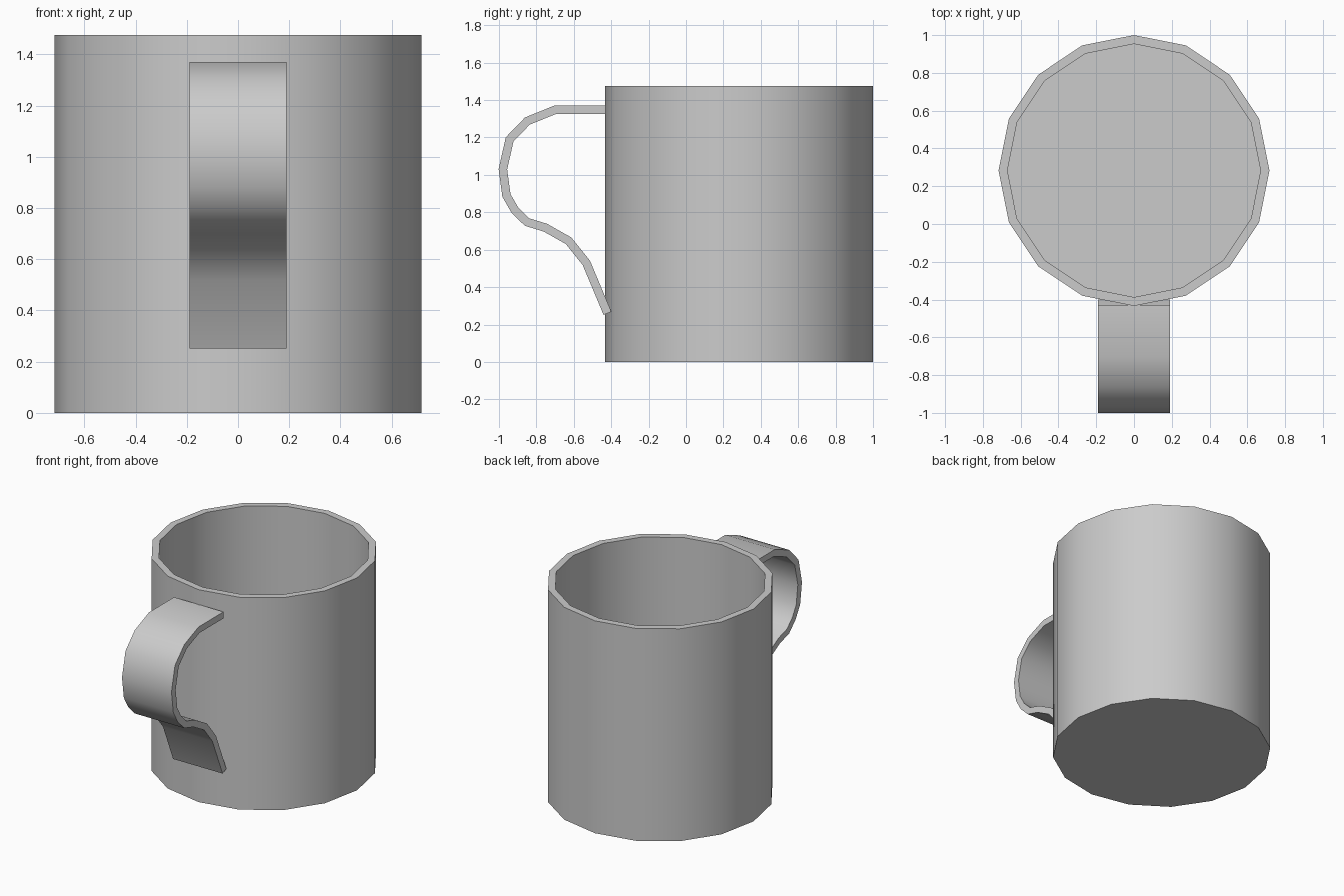
import bpy, bmesh, math
from mathutils import Vector

if "Cube" in bpy.data.objects:
    bpy.data.objects.remove(bpy.data.objects["Cube"], do_unlink=True)

GREY = (0.6, 0.6, 0.6, 1)
mat = bpy.data.materials.new("plain grey")
mat.use_nodes = True
mat.diffuse_color = GREY
mat.node_tree.nodes["Principled BSDF"].inputs["Base Color"].default_value = GREY


def finish(bm, name, angle):
    bmesh.ops.recalc_face_normals(bm, faces=bm.faces)
    mesh = bpy.data.meshes.new(name)
    bm.to_mesh(mesh)
    bm.free()
    mesh.materials.append(mat)
    obj = bpy.data.objects.new(name, mesh)
    bpy.context.collection.objects.link(obj)
    bpy.ops.object.select_all(action="DESELECT")
    obj.select_set(True)
    bpy.context.view_layer.objects.active = obj
    bpy.ops.object.shade_smooth_by_angle(angle=math.radians(angle))
    return obj


# Cup: sixteen-sided wall with an open top and a thin floor
SIDES, CENTRE_Y = 16, 0.283
HEIGHT, OUTER, INNER, FLOOR = 1.475, 0.717, 0.67, 0.05
bm = bmesh.new()
rings = []
for r, z in [(OUTER, 0), (OUTER, HEIGHT), (INNER, HEIGHT), (INNER, FLOOR)]:
    angles = [math.tau * i / SIDES for i in range(SIDES)]
    rings.append([bm.verts.new((r * math.cos(a), CENTRE_Y + r * math.sin(a), z)) for a in angles])
for low, high in zip(rings, rings[1:]):
    for i in range(SIDES):
        j = (i + 1) % SIDES
        bm.faces.new((low[i], low[j], high[j], high[i]))
bm.faces.new(rings[0])
bm.faces.new(rings[-1])
finish(bm, "cup", 35)

# Handle: flat strap following a centre line (y, z), thickened by mitred offsets
PATH = [Vector(p) for p in [
    (-0.43, 1.348), (-0.70, 1.348), (-0.848, 1.288), (-0.943, 1.19), (-0.979, 1.03),
    (-0.96, 0.89), (-0.915, 0.812), (-0.85, 0.748), (-0.752, 0.718), (-0.628, 0.648),
    (-0.533, 0.53), (-0.42, 0.26)]]
HALF_WIDTH, HALF_THICK = 0.19, 0.0225
bm = bmesh.new()
sections = []
for i, p in enumerate(PATH):
    before = (p - PATH[i - 1]).normalized() if i else (PATH[1] - p).normalized()
    after = (PATH[i + 1] - p).normalized() if i + 1 < len(PATH) else before
    along = (before + after).normalized()
    off = Vector((-along.y, along.x)) * HALF_THICK / along.dot(before)
    corners = [(-1, -1), (1, -1), (1, 1), (-1, 1)]
    sections.append([bm.verts.new((sx * HALF_WIDTH, *(p + off * s))) for sx, s in corners])
for a, b in zip(sections, sections[1:]):
    for i in range(4):
        j = (i + 1) % 4
        bm.faces.new((a[i], a[j], b[j], b[i]))
bm.faces.new(sections[0])
bm.faces.new(sections[-1])
finish(bm, "handle", 40)
